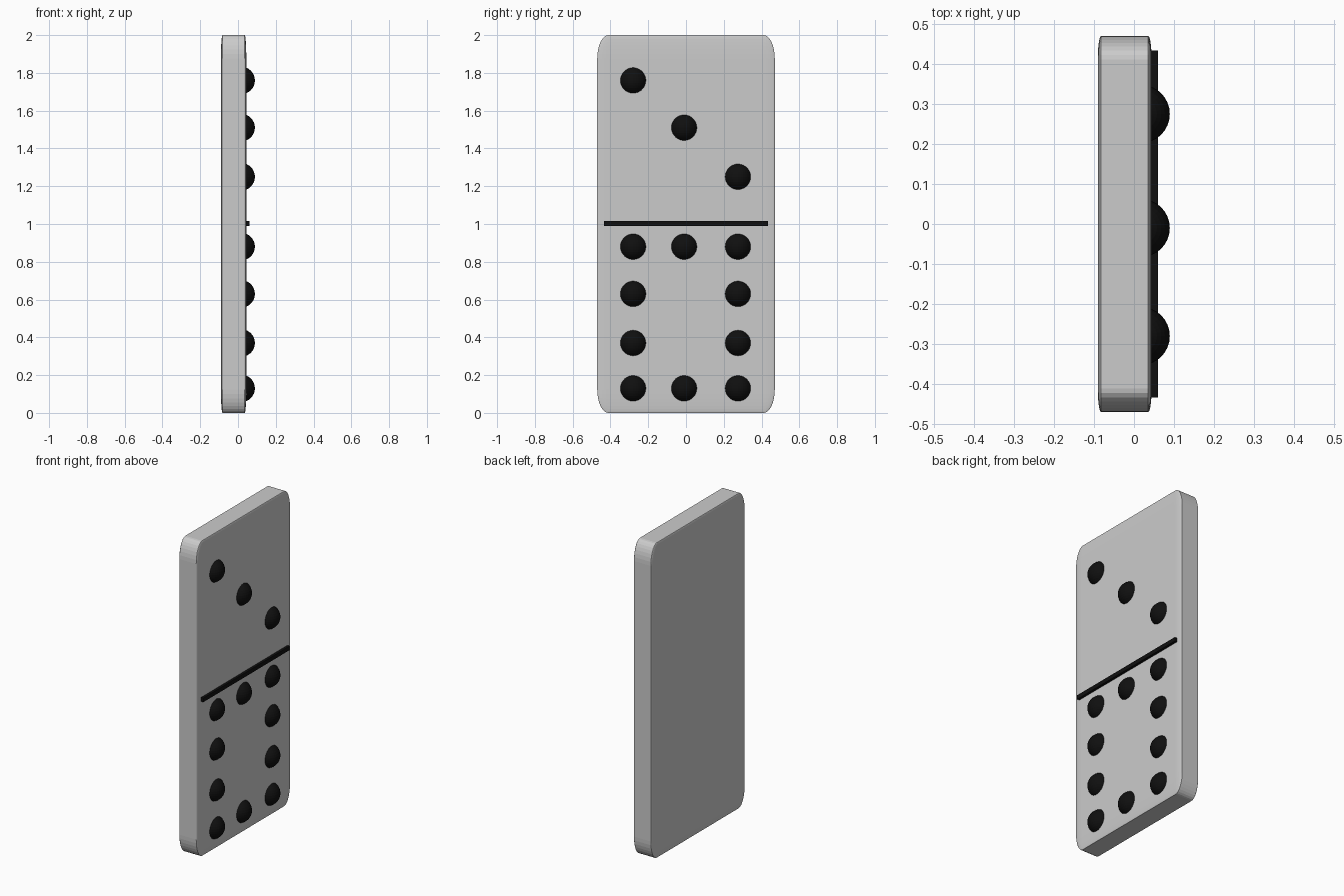
import bpy

if "Cube" in bpy.data.objects:
    bpy.data.objects.remove(bpy.data.objects["Cube"])

black = bpy.data.materials.new("black")
black.diffuse_color = (0.005, 0.005, 0.005, 1)
black.use_nodes = True
black.node_tree.nodes["Principled BSDF"].inputs["Base Color"].default_value = black.diffuse_color


def box(name, x, y, z):
    """Box from (min, max) ranges, kept as a scaled unit cube."""
    rng = (x, y, z)
    bpy.ops.mesh.primitive_cube_add(size=1, location=[(a + b) / 2 for a, b in rng])
    ob = bpy.context.object
    ob.name = name
    ob.scale = [b - a for a, b in rng]
    return ob


def pip(name, y, z, r=0.073):
    """Half-sunk ball on the +x face."""
    bpy.ops.mesh.primitive_uv_sphere_add(segments=32, ring_count=16, radius=r,
                                         location=(0.0165, y, z))
    ob = bpy.context.object
    ob.name = name
    ob.data.materials.append(black)


# Tile body: bevel acts before the scale, so the rounding stretches with it
tile = box("tile_body", (-0.0905, 0.044), (-0.47, 0.47), (0, 2))
bev = tile.modifiers.new("rounding", 'BEVEL')
bev.width = 0.0625
bev.segments = 8
bev.limit_method = 'NONE'

# Dividing bar
bar = box("divider_bar", (0.0, 0.06), (-0.433, 0.433), (0.99, 1.016))
bar.data.materials.append(black)

# Upper half: three pips on a diagonal
left, mid, right = -0.28, -0.01, 0.275
for i, (y, z) in enumerate(((left, 1.76), (mid, 1.51), (right, 1.25))):
    pip(f"upper_pip_{i + 1}", y, z)

# Lower half: ring of ten pips
rows = (0.88, 0.63, 0.37, 0.13)
for i, z in enumerate(rows):
    pip(f"lower_left_pip_{i + 1}", left, z)
    pip(f"lower_right_pip_{i + 1}", right, z)
    if z in (rows[0], rows[-1]):
        pip(f"lower_middle_pip_{i + 1}", mid, z)
